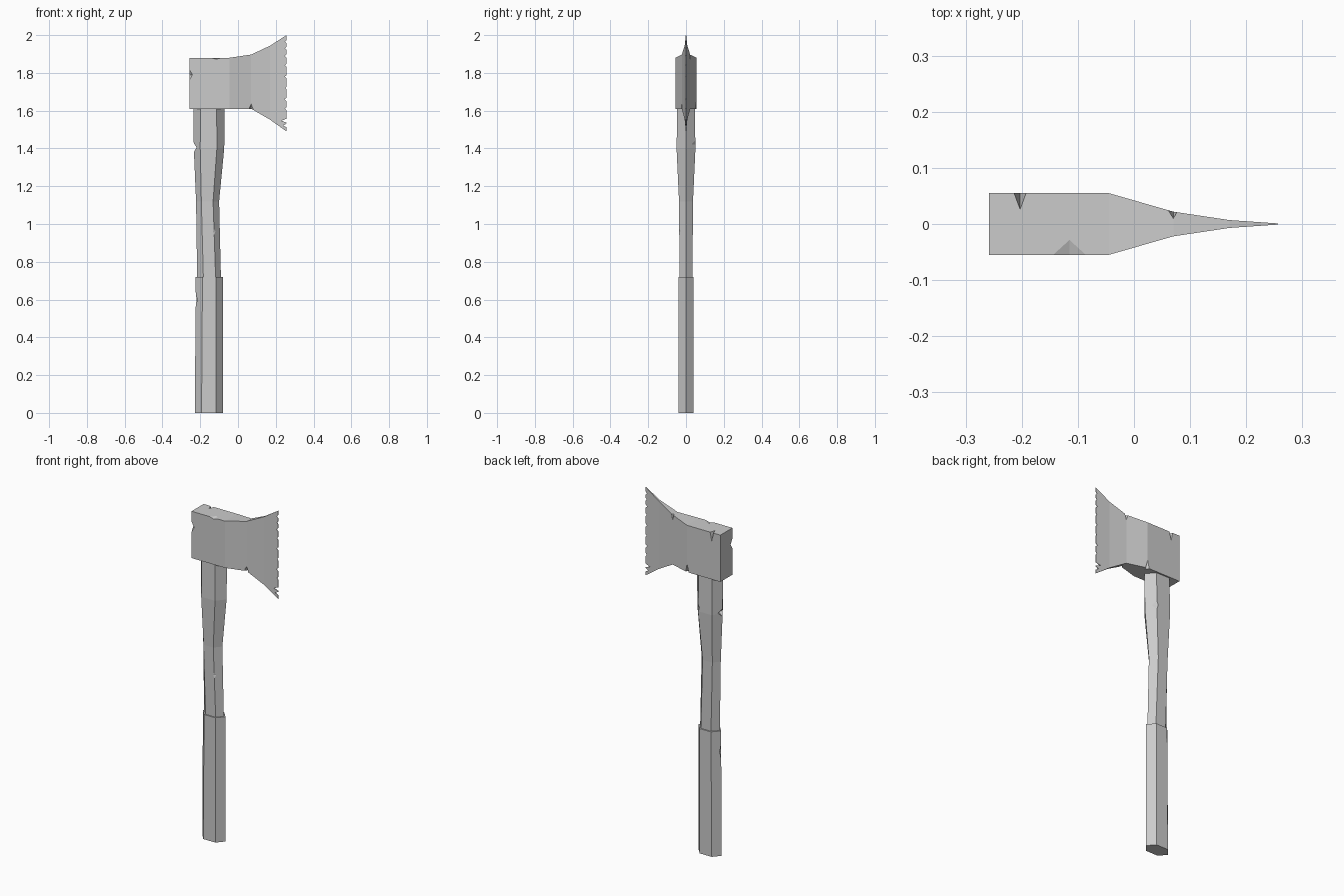
import bpy, bmesh
from mathutils import Vector

cube = bpy.data.objects.get("Cube")
if cube:
    bpy.data.objects.remove(cube, do_unlink=True)

gray = bpy.data.materials.new("plain gray")
gray.use_nodes = True
color = (0.6, 0.6, 0.6, 1)
gray.diffuse_color = color
gray.node_tree.nodes["Principled BSDF"].inputs["Base Color"].default_value = color


def add_object(name, bm):
    bmesh.ops.recalc_face_normals(bm, faces=bm.faces)
    mesh = bpy.data.meshes.new(name)
    bm.to_mesh(mesh)
    bm.free()
    mesh.materials.append(gray)
    obj = bpy.data.objects.new(name, mesh)
    bpy.context.collection.objects.link(obj)
    return obj


def loft(name, rings):
    """Skin a closed solid over rings of points."""
    bm = bmesh.new()
    loops = [[bm.verts.new(p) for p in ring] for ring in rings]
    n = len(loops[0])
    for a, b in zip(loops, loops[1:]):
        for i in range(n):
            j = (i + 1) % n
            bm.faces.new((a[i], a[j], b[j], b[i]))
    bm.faces.new(loops[0])
    bm.faces.new(loops[-1])
    return add_object(name, bm)


def hexagon(z, left, inner_left, inner_right, right, half):
    return [(left, 0, z), (inner_left, -half, z), (inner_right, -half, z),
            (right, 0, z), (inner_right, half, z), (inner_left, half, z)]


def chip(target, center, size):
    """Cut a diamond-shaped nick out of a part."""
    bm = bmesh.new()
    axes = [Vector((size[0], 0, 0)), Vector((0, size[1], 0)), Vector((0, 0, size[2]))]
    c = Vector(center)
    plus = [bm.verts.new(c + a) for a in axes]
    minus = [bm.verts.new(c - a) for a in axes]
    for x in (plus[0], minus[0]):
        for y in (plus[1], minus[1]):
            for z in (plus[2], minus[2]):
                bm.faces.new((x, y, z))
    cutter = add_object("chip_cutter", bm)
    cutter.hide_render = True
    mod = target.modifiers.new("chip", 'BOOLEAN')
    mod.operation = 'DIFFERENCE'
    mod.solver = 'EXACT'
    mod.object = cutter
    bpy.context.view_layer.objects.active = target
    bpy.ops.object.modifier_apply(modifier=mod.name)
    bpy.data.objects.remove(cutter, do_unlink=True)


# Six-sided grip sleeve
grip = loft("grip", [
    hexagon(0, -.228, -.193, -.116, -.08, .041),
    hexagon(.72, -.224, -.188, -.116, -.08, .041)])
chip(grip, (-.236, -.005, .6), (.024, .035, .12))

# Curved wooden shaft
shaft = loft("shaft", [
    hexagon(.70, -.216, -.183, -.118, -.09, .034),
    hexagon(1.12, -.222, -.194, -.132, -.10, .037),
    hexagon(1.4, -.234, -.2, -.112, -.073, .05),
    hexagon(1.63, -.236, -.199, -.113, -.07, .046)])
chip(shaft, (-.236, 0, 1.405), (.03, .05, .025))
chip(shaft, (-.098, .052, 1.42), (.025, .022, .07))
chip(shaft, (-.117, -.04, .96), (.022, .014, .06))

# Head: square poll tapering to a flared edge (x, half width, bottom, top)
stations = [(-.258, .055, 1.61, 1.88), (-.045, .055, 1.61, 1.88),
            (.07, .022, 1.61, 1.897), (.17, .007, 1.552, 1.944),
            (.257, .001, 1.49, 2)]
head = loft("axe_head", [
    [(x, -w, lo), (x, w, lo), (x, w, hi), (x, -w, hi)] for x, w, lo, hi in stations])

# Nicks along the corners of the head
for center, size in [
        ((-.203, .056, 1.88), (.011, .03, .05)),
        ((.07, .024, 1.897), (.009, .014, .035)),
        ((-.115, -.056, 1.881), (.034, .031, .009)),
        ((-.26, -.056, 1.79), (.02, .02, .035)),
        ((-.045, .056, 1.61), (.012, .02, .05)),
        ((.07, -.024, 1.61), (.012, .014, .03))]:
    chip(head, center, size)

# Small notches along the cutting edge
for z, depth in [(1.522, .022), (1.547, .034), (1.61, .01), (1.66, .014), (1.72, .008),
                 (1.78, .012), (1.84, .01), (1.89, .013), (1.93, .01), (1.965, .012)]:
    chip(head, (.259, 0, z), (depth, .03, .011))
